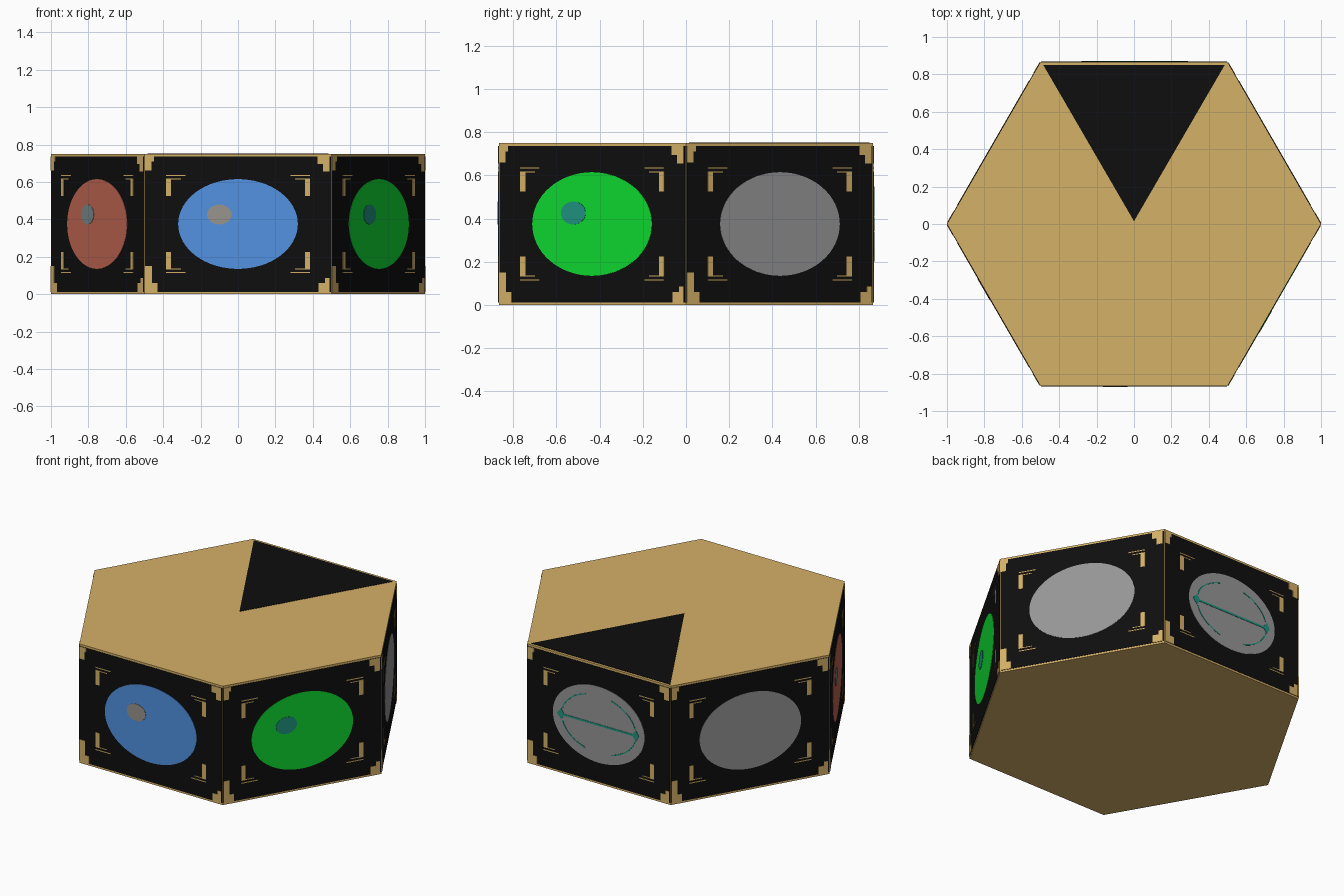
import bpy, bmesh, math
from mathutils import Vector

if "Cube" in bpy.data.objects:
    bpy.data.objects.remove(bpy.data.objects["Cube"])

H = 0.75
APO = math.sqrt(3) / 2


def material(name, r, g, b):
    def lin(c):
        c /= 255
        return c / 12.92 if c <= 0.04045 else ((c + 0.055) / 1.055) ** 2.4
    m = bpy.data.materials.new(name)
    m.diffuse_color = (lin(r), lin(g), lin(b), 1)
    m.use_nodes = True
    m.node_tree.nodes["Principled BSDF"].inputs["Base Color"].default_value = m.diffuse_color
    return m


TAN = material("tan", 213, 177, 103)
BLACK = material("black", 14, 14, 14)
BLUE = material("blue", 82, 146, 225)
GREEN = material("green", 15, 218, 48)
RED = material("red", 192, 102, 83)
GREY = material("grey", 150, 150, 150)
TEAL = material("teal", 32, 148, 128)
WARM = material("warm grey", 152, 147, 140)
SLATE = material("slate grey", 123, 137, 137)


def prisms(name, polys, place, mat, low, high):
    """Extrude counter-clockwise 2D outlines between two heights over a face."""
    bm = bmesh.new()
    for poly in polys:
        a = [bm.verts.new(place(u, v, low)) for u, v in poly]
        b = [bm.verts.new(place(u, v, high)) for u, v in poly]
        bm.faces.new(b)
        bm.faces.new(a[::-1])
        for i in range(len(a)):
            j = (i + 1) % len(a)
            bm.faces.new((a[i], a[j], b[j], b[i]))
    me = bpy.data.meshes.new(name)
    bm.to_mesh(me)
    bm.free()
    me.materials.append(mat)
    ob = bpy.data.objects.new(name, me)
    bpy.context.collection.objects.link(ob)
    return ob


def side(angle):
    """Placement on a side wall: u to the right, v up, h outward."""
    a = math.radians(angle)
    n = Vector((math.cos(a), math.sin(a), 0))
    r = Vector((-math.sin(a), math.cos(a), 0))
    return lambda u, v, h: n * (APO + h) + r * u + Vector((0, 0, v))


def flat(u, v, h):
    return Vector((u, v, h))


def rect(u0, u1, v0, v1):
    return [(u0, v0), (u1, v0), (u1, v1), (u0, v1)]


def ellipse(cu, cv, ru, rv, n=64):
    return [(cu + ru * math.cos(2 * math.pi * i / n),
             cv + rv * math.sin(2 * math.pi * i / n)) for i in range(n)]


def arc(ru, rv, w, d0, d1, n=14):
    """Thin curved line as a chain of quads around the wall centre."""
    def p(d, k):
        t = math.radians(d)
        return ((ru + k) * math.cos(t), H / 2 + (rv + k) * math.sin(t))
    ds = [d0 + (d1 - d0) * i / n for i in range(n + 1)]
    return [[p(a, 0), p(a, w), p(b, w), p(b, 0)] for a, b in zip(ds, ds[1:])]


# hexagonal body
hexagon = [(math.cos(math.radians(60 * i)), math.sin(math.radians(60 * i)))
           for i in range(6)]
prisms("body", [hexagon], flat, TAN, 0, H)

# black wedge on the lid
prisms("lid_wedge", [[(0, 0.015), (0.485, 0.85), (-0.485, 0.85)]],
       flat, BLACK, H - 0.001, H + 0.002)

# bracket marks around the disc
brackets = []
for s in (-1, 1):
    for t in (-1, 1):
        def corner(a, b, c, d):
            us, vs = sorted((s * a, s * b)), sorted((t * c, t * d))
            return rect(us[0], us[1], H / 2 + vs[0], H / 2 + vs[1])
        brackets += [corner(0.357, 0.385, 0.15, 0.244),
                     corner(0.28, 0.385, 0.256, 0.262),
                     corner(0.305, 0.357, 0.238, 0.243)]

# worn tan corners of each wall
worn = [rect(-0.496, -0.463, 0.66, 0.737), rect(-0.463, -0.45, 0.71, 0.737),
        rect(0.425, 0.49, 0.695, 0.737), rect(0.455, 0.49, 0.655, 0.695),
        rect(-0.496, -0.46, 0.012, 0.15), rect(-0.46, -0.43, 0.012, 0.06),
        rect(0.43, 0.49, 0.012, 0.06), rect(0.465, 0.49, 0.06, 0.085)]

# walls: direction, disc colour, spot colour
walls = [("front", -90, BLUE, WARM), ("front_right", -30, GREEN, TEAL),
         ("back_right", 30, GREY, None), ("back", 90, GREY, None),
         ("back_left", 150, GREY, None), ("front_left", 210, RED, SLATE)]
for name, angle, colour, spot in walls:
    on = side(angle)
    prisms(name + "_panel", [rect(-0.497, 0.497, 0.012, 0.737)], on, BLACK, -0.001, 0.002)
    prisms(name + "_brackets", brackets, on, TAN, 0.001, 0.004)
    prisms(name + "_worn_corners", worn, on, TAN, 0.001, 0.004)
    prisms(name + "_disc", [ellipse(0, H / 2, 0.32, 0.24)], on, colour, 0.001, 0.004)
    if spot:
        prisms(name + "_spot", [ellipse(-0.1, 0.426, 0.066, 0.053, 40)],
               on, spot, 0.003, 0.006)

# teal line drawing on the back disc
lines = [rect(-0.25, 0.25, H / 2 - 0.008, H / 2 + 0.004)]
for s in (-1, 1):
    lines.append([(s * 0.26 + du, H / 2 + dv) for du, dv in
                  ((-0.03, 0), (0, -0.035), (0.022, 0), (0, 0.035))])
for d in (0, 90, 180, 270):
    lines += arc(0.255, 0.178, 0.007, d + (12 if d % 180 == 0 else 20),
                 d + (70 if d % 180 == 0 else 78))
prisms("back_line_drawing", lines, side(90), TEAL, 0.003, 0.006)
